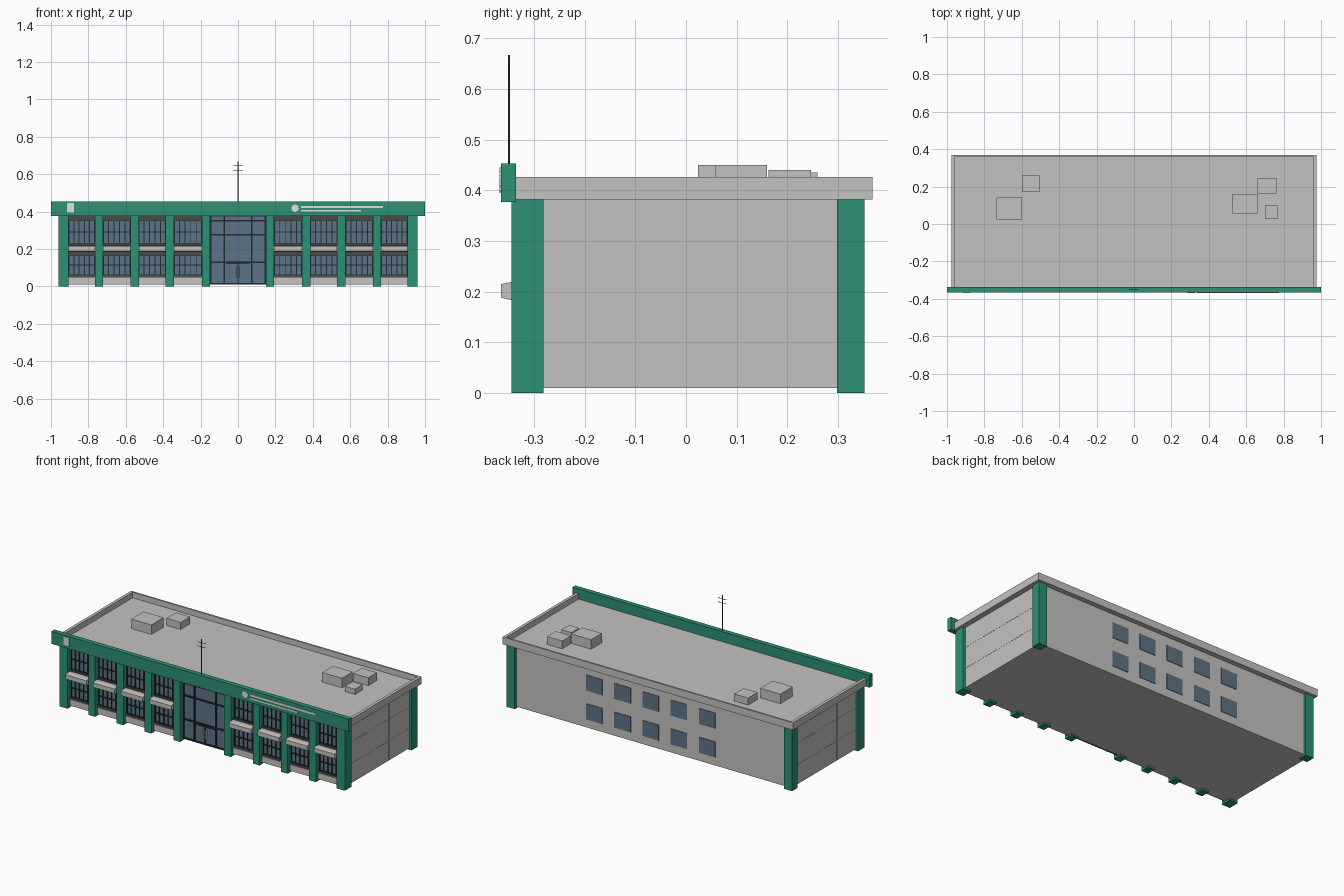
import bpy, bmesh, math
from mathutils import Matrix, Vector

cube = bpy.data.objects.get("Cube")
if cube:
    bpy.data.objects.remove(cube, do_unlink=True)


def material(name, rgb):
    m = bpy.data.materials.new(name)
    m.use_nodes = True
    m.diffuse_color = (*rgb, 1)
    bsdf = m.node_tree.nodes["Principled BSDF"]
    bsdf.inputs["Base Color"].default_value = (*rgb, 1)
    bsdf.inputs["Roughness"].default_value = 0.8
    return m


GREEN = material("green panel", (0.026, 0.283, 0.184))
GREY = material("light concrete", (0.555, 0.545, 0.53))
GLASS = material("blue glass", (0.107, 0.174, 0.246))
FRAME = material("dark frame", (0.018, 0.022, 0.027))
TRIM = material("dark grey trim", (0.07, 0.07, 0.07))
WHITE = material("pale sign", (0.72, 0.76, 0.74))


def finish(name, bm, mat):
    me = bpy.data.meshes.new(name)
    bmesh.ops.recalc_face_normals(bm, faces=bm.faces)
    bm.to_mesh(me)
    bm.free()
    me.materials.append(mat)
    ob = bpy.data.objects.new(name, me)
    bpy.context.collection.objects.link(ob)


def boxes(name, mat, spans):
    """One object of boxes, each given as (x0, x1), (y0, y1), (z0, z1)."""
    bm = bmesh.new()
    for span in spans:
        mid = Vector([(a + b) / 2 for a, b in span])
        size = Vector([b - a for a, b in span])
        bmesh.ops.create_cube(bm, size=1, matrix=Matrix.Translation(mid) @ Matrix.Diagonal(size).to_4x4())
    finish(name, bm, mat)


def around(c, width):
    return (c - width / 2, c + width / 2)


def rod(bm, centre, radius, length, axis="Z"):
    turn = Matrix.Rotation(math.pi / 2, 4, "Y") if axis == "X" else Matrix.Identity(4)
    bmesh.ops.create_cone(bm, cap_ends=True, segments=8, radius1=radius, radius2=radius,
                          depth=length, matrix=Matrix.Translation(centre) @ turn)


# Main body and roof
FRONT = -0.305
boxes("main_walls", GREY, [((-0.945, 0.945), (FRONT, 0.338), (0.01, 0.386))])
boxes("roof_slab", GREY, [((-0.977, 0.977), (-0.337, 0.368), (0.382, 0.392))])
boxes("roof_parapet", GREY,
      [(around(s * 0.968, 0.018), (-0.337, 0.368), (0.382, 0.426)) for s in (-1, 1)]
      + [((-0.96, 0.96), (0.357, 0.368), (0.382, 0.426))])
boxes("front_fascia", GREEN, [((-1, 1), (-0.365, -0.336), (0.377, 0.453))])

# Columns
COLS = [0.171, 0.364, 0.553, 0.743]
boxes("front_columns", GREEN, [(around(s * c, 0.045), (-0.345, -0.29), (0, 0.381))
                               for c in COLS for s in (-1, 1)])
boxes("corner_columns", GREEN, [(around(s * 0.933, 0.055), y, (0, 0.383))
                                for s in (-1, 1) for y in ((-0.345, -0.282), (0.298, 0.353))])

# Window bays between the columns, mirrored to both halves
edges = COLS + [0.928]
glass, bars, trim, sills, ledges = [], [], [], [], []
for s in (-1, 1):
    for a, b in zip(edges, edges[1:]):
        x = tuple(sorted((s * (a + 0.0225), s * (b - 0.0225))))
        width = x[1] - x[0]
        for z0, z1, split in ((0.06, 0.165, 0.115), (0.23, 0.352, 0.29)):
            glass.append((x, (-0.309, FRONT), (z0, z1)))
            for i in range(6):
                thick = 0.01 if i in (0, 5) else 0.005
                bars.append((around(x[0] + width * i / 5, thick), (-0.314, FRONT), (z0, z1)))
            for z in (z0, split, z1):
                bars.append((x, (-0.315, FRONT), around(z, 0.006)))
        trim += [(x, (-0.318, FRONT), (0.352, 0.382)),
                 (x, (-0.318, FRONT), (0.165, 0.19)),
                 (x, (-0.322, FRONT), (0.213, 0.23)),
                 (x, (-0.318, FRONT), (0.046, 0.06))]
        sills.append((x, (-0.322, FRONT), (0.01, 0.048)))
        ledges.append(x)
boxes("front_window_glass", GLASS, glass)
boxes("front_window_bars", FRAME, bars)
boxes("window_trim", TRIM, trim)
boxes("base_panels", GREY, sills)

# Tapered ledges under the upper windows
bm = bmesh.new()
profile = [(FRONT, 0.183), (-0.345, 0.183), (-0.365, 0.188),
           (-0.365, 0.215), (-0.345, 0.219), (FRONT, 0.219)]
for x0, x1 in ledges:
    face = bm.faces.new([bm.verts.new((x0, y, z)) for y, z in profile])
    moved = bmesh.ops.extrude_face_region(bm, geom=[face], use_keep_orig=True)["geom"]
    bmesh.ops.translate(bm, vec=(x1 - x0, 0, 0),
                        verts=[v for v in moved if isinstance(v, bmesh.types.BMVert)])
finish("bay_ledges", bm, GREY)

# Glazed entrance
boxes("entrance_glass", GLASS, [((-0.149, 0.149), (-0.31, FRONT), (0.01, 0.382))])
mullions = [(around(x, 0.008), (-0.318, FRONT), (0.01, 0.38)) for x in (-0.146, -0.073, 0.073, 0.146)]
mullions += [((-0.149, 0.149), (-0.317, FRONT), around(z, 0.008))
             for z in (0.014, 0.13, 0.275, 0.352, 0.378)]
mullions += [(around(0, 0.006), (-0.318, FRONT), (0.01, 0.13)),
             ((-0.065, 0.065), (-0.322, FRONT), around(0.127, 0.012))]
boxes("entrance_frame", FRAME, mullions)
boxes("door_handles", WHITE, [(around(s * 0.008, 0.004), (-0.325, -0.312), (0.045, 0.105)) for s in (-1, 1)])

# Rear windows
boxes("rear_windows", GLASS, [(around(i * 0.19, 0.11), (0.335, 0.341), z)
                              for i in range(-2, 3) for z in ((0.06, 0.155), (0.235, 0.33))])

# Fine panel seams on the end walls
seams = []
for s in (-1, 1):
    x = around(s * 0.945, 0.002)
    seams += [(x, (-0.282, 0.298), around(z, 0.002)) for z in (0.13, 0.26)]
    seams += [(x, around(y, 0.002), (0.01, 0.382)) for y in (-0.1, 0, 0.1)]
boxes("wall_seams", GREY, seams)

# Rooftop units
boxes("rooftop_units", GREY, [
    ((-0.735, -0.6), (0.024, 0.143), (0.39, 0.45)),
    ((-0.6, -0.505), (0.17, 0.26), (0.39, 0.435)),
    ((0.527, 0.66), (0.057, 0.16), (0.39, 0.45)),
    ((0.66, 0.763), (0.163, 0.247), (0.39, 0.44)),
    ((0.7, 0.768), (0.027, 0.1), (0.39, 0.424))])

# Antenna
bm = bmesh.new()
rod(bm, (0, -0.35, 0.555), 0.002, 0.224)
for z in (0.62, 0.645):
    rod(bm, (0, -0.35, z), 0.0015, 0.055, "X")
finish("antenna", bm, TRIM)

# Plain sign plates on the fascia
PLATE = (-0.368, -0.364)
boxes("sign_plates", WHITE, [((0.337, 0.775), PLATE, (0.418, 0.43)),
                             ((0.337, 0.658), PLATE, (0.399, 0.408)),
                             ((-0.915, -0.878), PLATE, (0.395, 0.445))])
bm = bmesh.new()
bmesh.ops.create_cone(bm, cap_ends=True, segments=16, radius1=0.02, radius2=0.02, depth=0.004,
                      matrix=Matrix.Translation((0.305, -0.366, 0.418)) @ Matrix.Rotation(math.pi / 2, 4, "X"))
finish("sign_disc", bm, WHITE)
